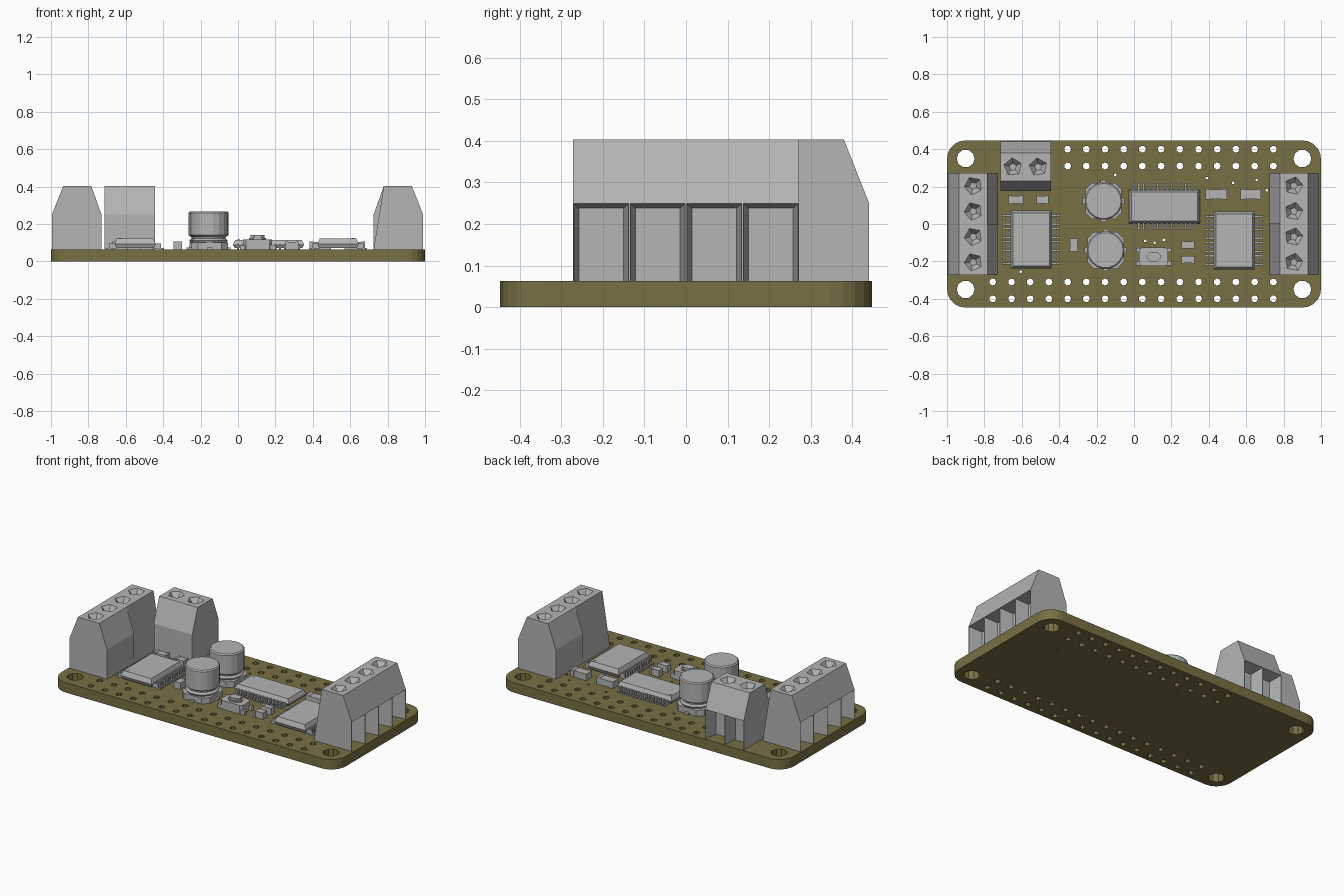
import bpy, bmesh, math
from mathutils import Matrix, Vector

cube = bpy.data.objects.get("Cube")
if cube:
    bpy.data.objects.remove(cube, do_unlink=True)

TOP = 0.063  # upper surface of the board


def material(name, rgb):
    m = bpy.data.materials.new(name)
    m.use_nodes = True
    m.diffuse_color = (*rgb, 1)
    m.node_tree.nodes["Principled BSDF"].inputs["Base Color"].default_value = (*rgb, 1)
    return m


olive = material("olive board", (0.19, 0.162, 0.06))
grey = material("component grey", (0.46, 0.46, 0.46))


def finish(bm, name, mat):
    bmesh.ops.recalc_face_normals(bm, faces=bm.faces)
    me = bpy.data.meshes.new(name)
    bm.to_mesh(me)
    bm.free()
    me.materials.append(mat)
    ob = bpy.data.objects.new(name, me)
    bpy.context.collection.objects.link(ob)
    return ob


def loft(bm, rings):
    """Closed solid through a list of matching rings of points."""
    loops = [[bm.verts.new(p) for p in ring] for ring in rings]
    n = len(loops[0])
    bm.faces.new(loops[0])
    bm.faces.new(loops[-1])
    for a, b in zip(loops, loops[1:]):
        for i in range(n):
            j = (i + 1) % n
            bm.faces.new((a[i], a[j], b[j], b[i]))


def rect(x, y, w, d, z):
    return [(x + sx * w / 2, y + sy * d / 2, z)
            for sx, sy in ((-1, -1), (1, -1), (1, 1), (-1, 1))]


def box(bm, x, y, w, d, z0, z1, inset=0.0):
    loft(bm, [rect(x, y, w, d, z0), rect(x, y, w - 2 * inset, d - 2 * inset, z1)])


def circle(x, y, r, z, n, turn=0.0):
    return [(x + r * math.cos(turn + math.tau * i / n),
             y + r * math.sin(turn + math.tau * i / n), z) for i in range(n)]


def chamfered(x, y, w, d, c, z):
    a, b = w / 2, d / 2
    return [(x + u, y + v, z) for u, v in
            ((-a + c, -b), (a - c, -b), (a, -b + c), (a, b - c),
             (a - c, b), (-a + c, b), (-a, b - c), (-a, -b + c))]


def cut(ob, bm):
    cutter = finish(bm, "cutter", ob.data.materials[0])
    mod = ob.modifiers.new("cut", "BOOLEAN")
    mod.operation, mod.solver, mod.object = "DIFFERENCE", "EXACT", cutter
    bpy.context.view_layer.update()
    bpy.context.view_layer.objects.active = ob
    bpy.ops.object.modifier_apply(modifier=mod.name)
    bpy.data.objects.remove(cutter, do_unlink=True)


# Board with rounded corners
def rounded(w, d, r, z, steps=5):
    pts = []
    for k, (sx, sy) in enumerate(((1, 1), (-1, 1), (-1, -1), (1, -1))):
        for i in range(steps + 1):
            a = math.pi / 2 * (k + i / steps)
            pts.append((sx * (w - r) + r * math.cos(a), sy * (d - r) + r * math.sin(a), z))
    return pts


bm = bmesh.new()
loft(bm, [rounded(1.0, 0.447, 0.1, z) for z in (0, TOP)])
board = finish(bm, "circuit_board", olive)

# Mounting holes, pin holes and vias
holes = [(sx * 0.9, sy * 0.35, 0.048, 10) for sx in (-1, 1) for sy in (-1, 1)]
for row in (0.31, 0.4):
    holes += [(-0.755 + 0.1 * i, -row, 0.019, 7) for i in range(16)]
    holes += [(-0.355 + 0.1 * i, row, 0.019, 7) for i in range(12)]
vias = [(0.06, -0.09), (0.11, -0.1), (0.16, -0.085), (0.53, 0.22), (0.71, 0.18),
        (0.39, 0.245), (-0.1, 0.262), (-0.605, -0.255), (0.655, 0.235)]
holes += [(x, y, 0.008, 5) for x, y in vias]
bm = bmesh.new()
for x, y, r, n in holes:
    loft(bm, [circle(x, y, r, z, n) for z in (-0.02, TOP + 0.02)])
cut(board, bm)


# Screw terminal block with two wire pockets, pockets facing local +y
def terminal(name, x, y, angle, straight_back=False, length=0.272):
    prof = [(-0.1325, 0), (0.1325, 0), (0.1325, 0.187), (0.072, 0.34), (-0.078, 0.34)]
    if not straight_back:
        prof.append((-0.1325, 0.187))
    place = Matrix.Translation((x, y, TOP)) @ Matrix.Rotation(angle, 4, "Z")
    bm = bmesh.new()
    loft(bm, [[(s * length / 2, u, v) for u, v in prof] for s in (-1, 1)])
    bm.transform(place)
    ob = finish(bm, name, grey)

    bm = bmesh.new()
    for k, s in enumerate((-1, 1)):
        cx = s * length / 4
        # wire pocket, tapering inwards
        rings = []
        for depth, half, top in ((0.1425, 0.067, 0.187), (0.045, 0.054, 0.175)):
            rings.append([(cx - half, depth, -0.01), (cx + half, depth, -0.01),
                          (cx + half, depth, top), (cx - half, depth, top)])
        loft(bm, rings)
        # screw pit
        loft(bm, [circle(cx, -0.003, r, z, 5, 0.4 + 1.3 * k)
                  for r, z in ((0.053, 0.345), (0.02, 0.305))])
    bm.transform(place)
    cut(ob, bm)


quarter = math.pi / 2
for side, cx, turn in (("right", -0.8625, quarter), ("left", 0.8575, -quarter)):
    s = 1 if turn > 0 else -1
    terminal(side + "_terminal_a", cx, -0.136 * s, turn)
    terminal(side + "_terminal_b", cx, 0.136 * s, turn, True)
terminal("rear_terminal", -0.58, 0.308, 0, length=0.27)


# Flat chips with gull-wing pins along both long sides
def chip(name, x, y, length, width, span, pins, z1, angle):
    bm = bmesh.new()
    mid = TOP + (z1 - TOP) * 0.5
    loft(bm, [rect(0, 0, length - 0.02, width - 0.02, TOP + 0.008),
              rect(0, 0, length, width, mid),
              rect(0, 0, length - 0.025, width - 0.025, z1)])
    pitch = (length - 0.03) / pins
    for i in range(pins):
        px = (i - (pins - 1) / 2) * pitch
        for s in (-1, 1):
            box(bm, px, s * (span / 2 - 0.012), 0.011, 0.024, TOP - 0.001, TOP + 0.01)
            inner = width / 2 - 0.01
            outer = span / 2 - 0.016
            box(bm, px, s * (inner + outer) / 2, 0.011, outer - inner, TOP + 0.004, mid + 0.004)
    # pin one mark
    loft(bm, [circle(-length / 2 + 0.03, width / 2 - 0.03, 0.008, z, 6)
              for z in (z1 - 0.004, z1 + 0.002)])
    bm.transform(Matrix.Translation((x, y, 0)) @ Matrix.Rotation(angle, 4, "Z"))
    finish(bm, name, grey)


chip("right_driver_chip", -0.55, -0.083, 0.31, 0.22, 0.31, 12, 0.123, quarter)
chip("left_driver_chip", 0.535, -0.088, 0.31, 0.22, 0.31, 12, 0.123, -quarter)
chip("controller_chip", 0.163, 0.093, 0.38, 0.18, 0.25, 14, 0.115, 0)


# Can capacitors on chamfered bases
def capacitor(name, x, y):
    bm = bmesh.new()
    loft(bm, [chamfered(x, y, 0.195, 0.195, 0.035, z) for z in (TOP, 0.1)])
    loft(bm, [circle(x, y, r, z, 18) for r, z in
              ((0.088, 0.095), (0.098, 0.112), (0.086, 0.122), (0.086, 0.13),
               (0.101, 0.14), (0.101, 0.26), (0.094, 0.267))])
    box(bm, x, y, 0.03, 0.225, TOP - 0.001, TOP + 0.012)
    box(bm, x, y, 0.225, 0.03, TOP - 0.001, TOP + 0.012)
    finish(bm, name, grey)


capacitor("rear_capacitor", -0.163, 0.123)
capacitor("front_capacitor", -0.152, -0.14)

# Small surface mount parts: a body between two end caps
small = [("rear_resistor", -0.63, 0.13, 0.08, 0.045), ("rear_diode", -0.49, 0.13, 0.065, 0.045),
         ("middle_resistor", -0.323, -0.112, 0.045, 0.07), ("light_a", 0.44, 0.16, 0.115, 0.056),
         ("light_b", 0.625, 0.16, 0.11, 0.056), ("front_resistor_a", 0.288, -0.112, 0.07, 0.04),
         ("front_resistor_b", 0.288, -0.19, 0.07, 0.04)]
for name, x, y, w, d in small:
    bm = bmesh.new()
    box(bm, x, y, w * 0.9, d * 0.9, TOP, 0.104)
    for s in (-1, 1):
        if w > d:
            box(bm, x + s * w * 0.4, y, w * 0.2, d, TOP, 0.106)
        else:
            box(bm, x, y + s * d * 0.4, w, d * 0.2, TOP, 0.106)
    finish(bm, name, grey)

# Push button with corner feet and an oval plunger
bx, by = 0.105, -0.175
bm = bmesh.new()
loft(bm, [chamfered(bx, by, 0.155, 0.1, 0.015, z) for z in (TOP, 0.118)])
for sx in (-1, 1):
    for sy in (-1, 1):
        box(bm, bx + sx * 0.08, by + sy * 0.035, 0.03, 0.022, TOP - 0.001, TOP + 0.025)
loft(bm, [chamfered(bx, by, 0.09, 0.065, 0.022, z) for z in (0.115, 0.126)])
loft(bm, [chamfered(bx, by, 0.075, 0.05, 0.018, z) for z in (0.12, 0.14)])
finish(bm, "push_button", grey)
